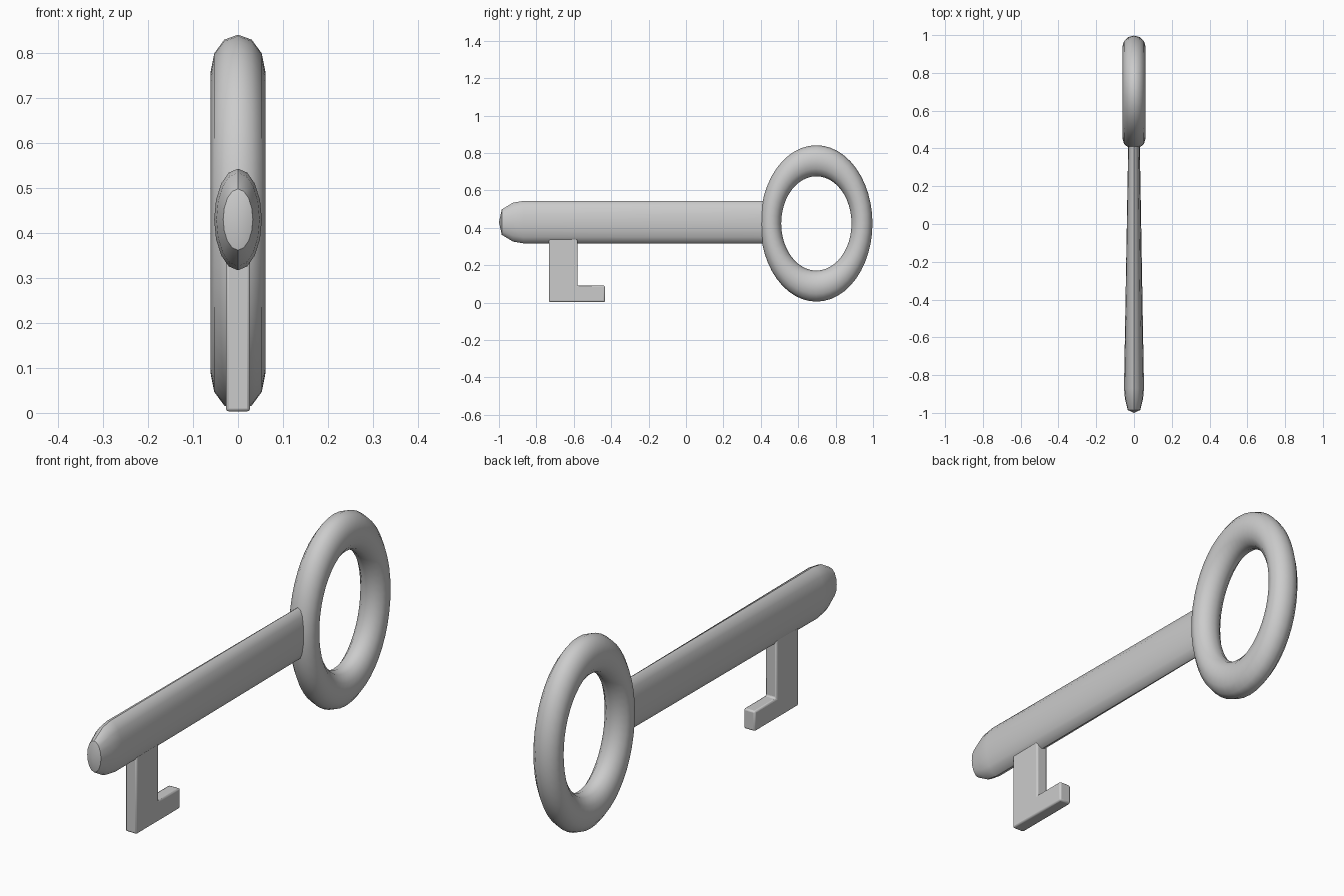
import bpy, bmesh
from math import sin, cos, tau, radians

if "Cube" in bpy.data.objects:
    bpy.data.objects.remove(bpy.data.objects["Cube"])


def finish(name, bm, angle):
    bmesh.ops.recalc_face_normals(bm, faces=bm.faces)
    mesh = bpy.data.meshes.new(name)
    bm.to_mesh(mesh)
    bm.free()
    ob = bpy.data.objects.new(name, mesh)
    bpy.context.collection.objects.link(ob)
    bpy.ops.object.select_all(action='DESELECT')
    ob.select_set(True)
    bpy.context.view_layer.objects.active = ob
    bpy.ops.object.shade_smooth_by_angle(angle=radians(angle))
    return ob


def bridge(bm, a, b):
    n = len(a)
    for i in range(n):
        j = (i + 1) % n
        bm.faces.new((a[i], a[j], b[j], b[i]))


# Oval bow: elliptical loop with an elliptical cross-section
bm = bmesh.new()
SEG, SIDES = 48, 12
loops = []
for i in range(SEG):
    a = tau * i / SEG
    loops.append([bm.verts.new((0.061 * sin(t),
                                0.697 + (0.244 + 0.056 * cos(t)) * cos(a),
                                0.423 + (0.335 + 0.083 * cos(t)) * sin(a)))
                  for t in (tau * k / SIDES for k in range(SIDES))])
for i in range(SEG):
    bridge(bm, loops[i], loops[(i + 1) % SEG])
finish("bow_ring", bm, 60)

# Shank: lofted oval, rounded at the tip and narrowing in width to the bow
bm = bmesh.new()
SIDES = 16
stations = [(-0.985, 0.033, 0.068), (-0.925, 0.048, 0.104),
            (-0.87, 0.053, 0.113), (0.46, 0.03, 0.113)]
loops = [[bm.verts.new((hx * sin(tau * k / SIDES), y, 0.43 + hz * cos(tau * k / SIDES)))
          for k in range(SIDES)] for y, hx, hz in stations]
for a, b in zip(loops, loops[1:]):
    bridge(bm, a, b)
for loop, y in ((loops[0], -1.0), (loops[-1], 0.49)):
    tip = bm.verts.new((0, y, 0.43))
    for k in range(SIDES):
        bm.faces.new((loop[k], loop[(k + 1) % SIDES], tip))
finish("shank", bm, 35)

# Bit: extruded L profile with softened edges
bm = bmesh.new()
profile = [(-0.733, 0.003), (-0.433, 0.003), (-0.433, 0.09),
           (-0.58, 0.09), (-0.58, 0.38), (-0.733, 0.38)]
face = bm.faces.new([bm.verts.new((-0.027, y, z)) for y, z in profile])
ext = bmesh.ops.extrude_face_region(bm, geom=[face])
bmesh.ops.translate(bm, vec=(0.054, 0, 0),
                    verts=[g for g in ext["geom"] if isinstance(g, bmesh.types.BMVert)])
bit = finish("bit", bm, 30)
bevel = bit.modifiers.new("soft_edges", 'BEVEL')
bevel.width = 0.007
bevel.segments = 2
